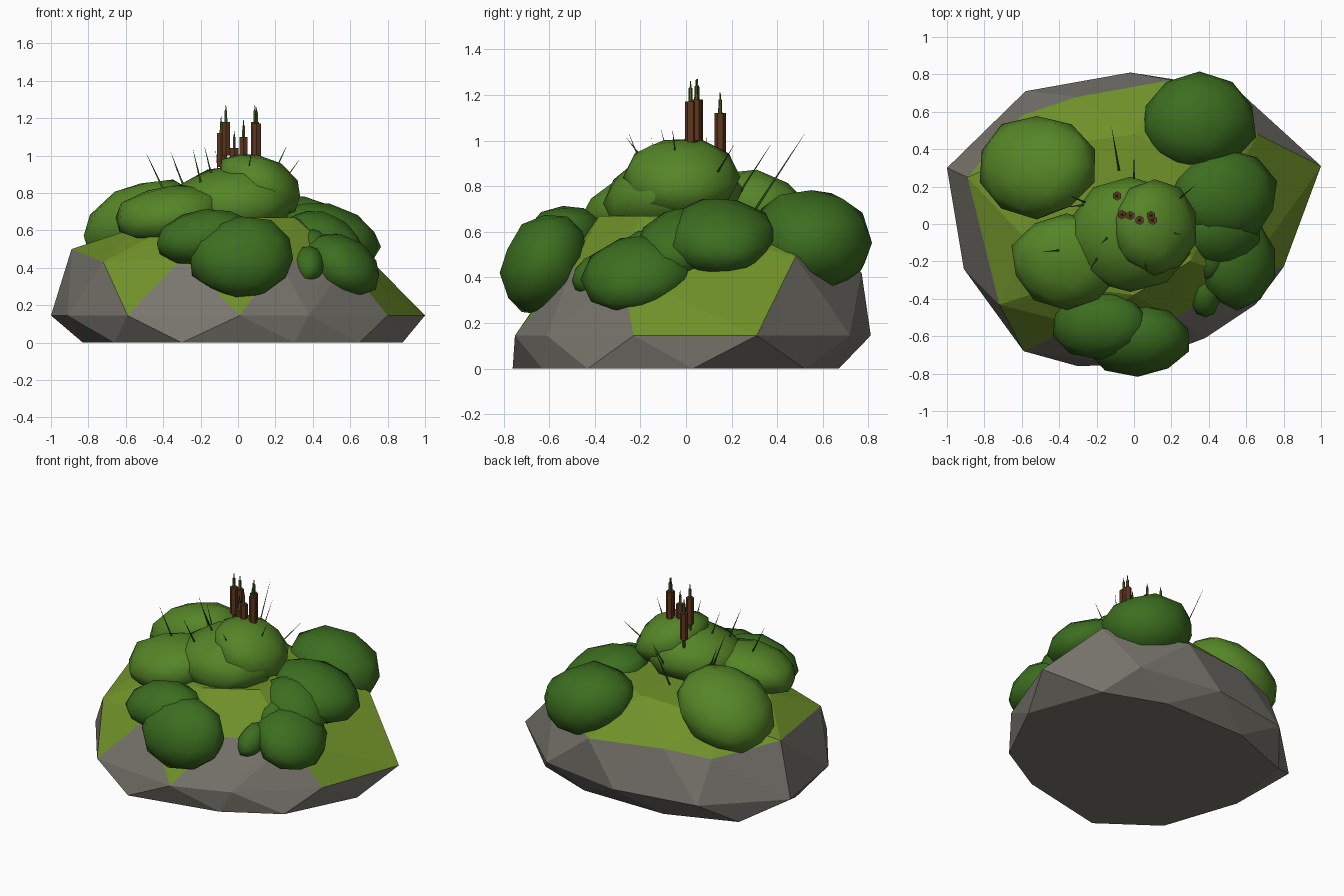
import bpy, bmesh, math, random
from mathutils import Vector

if "Cube" in bpy.data.objects:
    bpy.data.objects.remove(bpy.data.objects["Cube"])

random.seed(4)


def material(name, rgb):
    m = bpy.data.materials.new(name)
    m.diffuse_color = (*rgb, 1)
    m.use_nodes = True
    m.node_tree.nodes["Principled BSDF"].inputs["Base Color"].default_value = m.diffuse_color
    return m


ROCK = material("stone", (0.19, 0.18, 0.155))
MOSS = material("moss", (0.16, 0.285, 0.022))
LIGHT = material("light_leaf", (0.09, 0.235, 0.02))
DARK = material("dark_leaf", (0.045, 0.155, 0.014))
BROWN = material("reed_brown", (0.11, 0.038, 0.013))
STEM = material("stem_green", (0.08, 0.13, 0.02))
BLADE = material("blade_green", (0.04, 0.11, 0.015))


def finish(bm, name, mats, smooth=False):
    bmesh.ops.recalc_face_normals(bm, faces=bm.faces)
    me = bpy.data.meshes.new(name)
    for f in bm.faces:
        f.smooth = smooth
    bm.to_mesh(me)
    bm.free()
    for m in mats:
        me.materials.append(m)
    ob = bpy.data.objects.new(name, me)
    bpy.context.collection.objects.link(ob)
    return ob


# Faceted boulder: hull of foot, rim and shoulder/crown points
foot = [(-.3, -.76), (.3, -.63), (.65, -.43), (.88, .03), (.7, .52), (.3, .67),
        (-.3, .67), (-.75, .5), (-.83, 0), (-.66, -.5)]
rim = [(-1, .3), (-.91, -.24), (-.59, -.68), (.01, -.75), (.38, -.61), (.8, -.23),
       (1, .31), (.55, .72), (-.02, .81), (-.58, .71)]
upper = [(-.89, .25, .5), (-.72, -.43, .43), (-.3, -.54, .45), (.22, -.5, .44),
         (.43, -.46, .31), (.58, -.28, .42), (.66, .48, .49), (.2, .77, .42),
         (-.3, .68, .45), (-.6, .58, .42), (-.56, -.1, .61), (-.55, .4, .6),
         (0, .48, .66), (.35, .3, .66), (.3, -.2, .67), (0, -.38, .67), (-.4, -.33, .6)]
bm = bmesh.new()
for p in [(x, y, 0) for x, y in foot] + [(x, y, .145) for x, y in rim] + upper:
    bm.verts.new(p)
bmesh.ops.convex_hull(bm, input=bm.verts)
loose = [v for v in bm.verts if not v.link_faces]
bmesh.ops.delete(bm, geom=loose, context='VERTS')
bmesh.ops.recalc_face_normals(bm, faces=bm.faces)
for f in bm.faces:
    f.material_index = 1 if f.normal.z > .55 else 0
finish(bm, "mossy_boulder", [ROCK, MOSS])


# Rounded low-poly shrubs: centre, radii, droop slope in x and y, material
def shrub(name, c, r, droop, mat):
    bm = bmesh.new()
    bmesh.ops.create_icosphere(bm, subdivisions=2, radius=1)
    for v in bm.verts:
        k = random.uniform(.98, 1.07)
        p = Vector([v.co[i] * r[i] * k for i in range(3)])
        p.z += droop[0] * p.x + droop[1] * p.y
        v.co = Vector(c) + p
    finish(bm, name, [mat], True)


shrubs = [
    ((-.52, .31, .635), (.31, .27, .215), (.25, -.15), LIGHT),
    ((.35, .55, .565), (.30, .26, .215), (-.1, -.05), DARK),
    ((-.36, -.20, .69), (.29, .25, .15), (.1, .1), LIGHT),
    ((-.02, -.06, .755), (.32, .30, .185), (.05, .1), LIGHT),
    ((.11, -.02, .84), (.22, .25, .165), (-.25, 0), LIGHT),
    ((-.18, -.54, .565), (.26, .18, .14), (.12, .1), DARK),
    ((.02, -.62, .46), (.28, .19, .215), (0, .2), DARK),
    ((.55, -.21, .415), (.21, .24, .155), (-.25, .1), DARK),
    ((.49, .15, .58), (.27, .24, .155), (-.25, 0), DARK),
    ((.46, -.04, .54), (.21, .18, .15), (-.25, .1), DARK),
    ((.40, -.21, .52), (.08, .10, .08), (0, .3), DARK),
    ((.38, -.38, .42), (.08, .12, .09), (0, .3), DARK),
]
for i, s in enumerate(shrubs):
    shrub(f"shrub_{i + 1}", *s)


# Tapered rod between two points
def rod(bm, a, b, r1, r2, n, mi=0):
    a, b = Vector(a), Vector(b)
    d = b - a
    mat = Vector((0, 0, 1)).rotation_difference(d).to_matrix().to_4x4()
    mat.translation = (a + b) / 2
    g = bmesh.ops.create_cone(bm, cap_ends=True, segments=n, radius1=r1, radius2=r2,
                              depth=d.length, matrix=mat)
    for f in {f for v in g["verts"] for f in v.link_faces}:
        f.material_index = mi


# Reeds: stem, hexagonal brown head, stepped tip
reeds = [(-.09, .15, 1.12), (-.065, .05, 1.18), (-.02, .045, 1.04),
         (.03, .02, 1.10), (.09, .045, 1.18), (.10, .02, 1.17)]
for i, (x, y, z) in enumerate(reeds):
    bm = bmesh.new()
    rod(bm, (x, y, .75), (x, y, z - .17), .008, .008, 6, 1)
    rod(bm, (x, y, z - .18), (x, y, z), .025, .025, 6)
    rod(bm, (x, y, z), (x, y, z + .06), .009, .008, 6, 1)
    rod(bm, (x, y, z + .06), (x, y, z + .09), .004, .002, 6, 1)
    finish(bm, f"reed_{i + 1}", [BROWN, STEM])

# Thin grass blades leaning outward: base, tip
blades = [((-.08, .29, .68), (-.12, .52, 1.03)), ((.0, .20, .72), (.0, .37, .98)),
          ((-.38, -.14, .78), (-.49, -.15, 1.01)), ((-.27, .10, .78), (-.36, .09, 1.02)),
          ((-.25, .11, .76), (-.34, .15, .95)), ((.20, .10, .80), (.33, .21, .98)),
          ((.18, -.04, .88), (.26, -.06, 1.05)), ((-.19, -.17, .82), (-.24, -.25, 1.03)),
          ((.05, -.16, .88), (.07, -.26, 1.01)), ((-.13, -.06, .85), (-.18, -.11, 1.05))]
bm = bmesh.new()
for a, b in blades:
    rod(bm, a, b, .008, .0005, 3)
finish(bm, "grass_blades", [BLADE])
